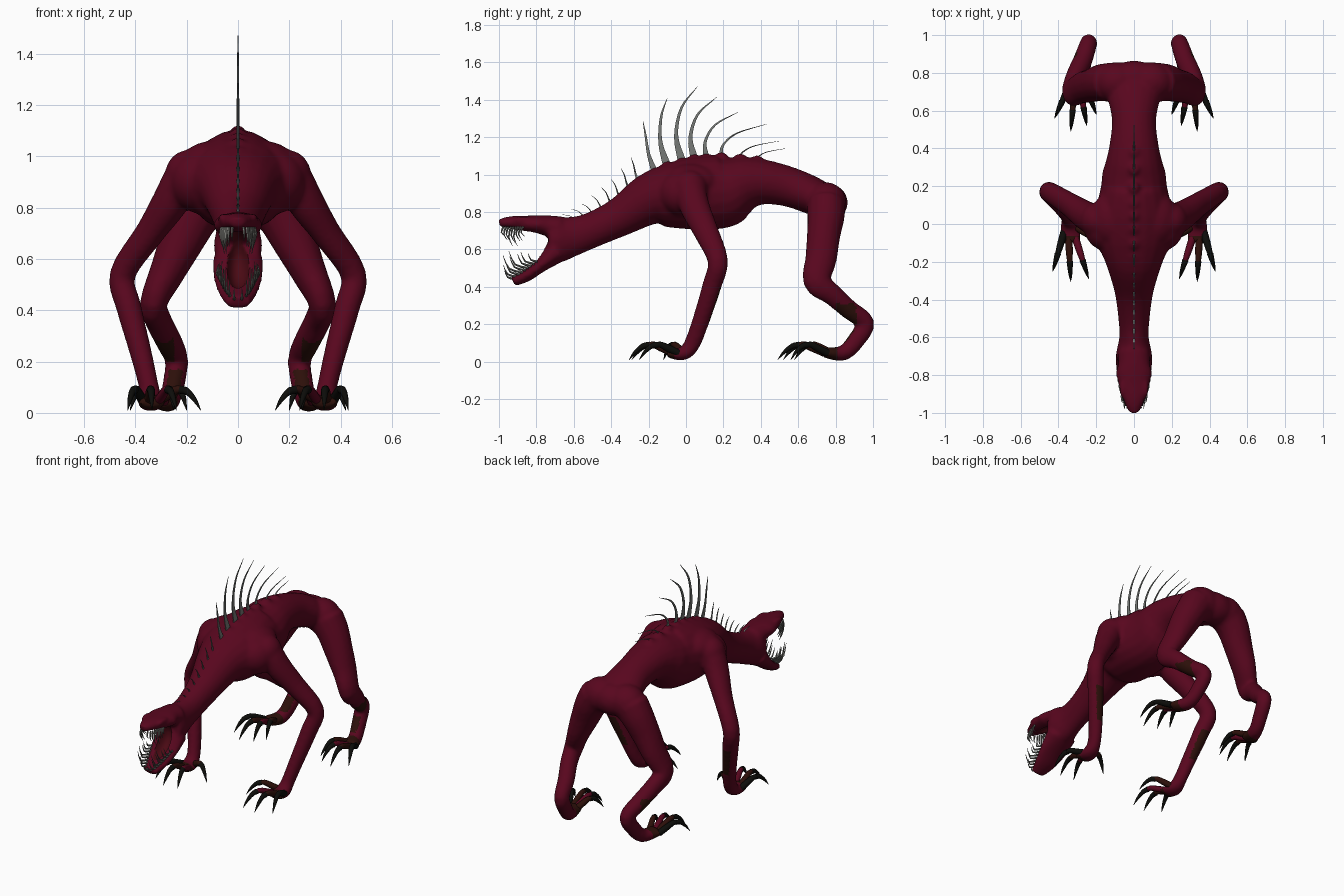
import bpy, bmesh, math
from mathutils import Vector, Matrix

cube = bpy.data.objects.get("Cube")
if cube:
    bpy.data.objects.remove(cube, do_unlink=True)


def material(name, rgb):
    m = bpy.data.materials.new(name)
    m.use_nodes = True
    m.diffuse_color = (*rgb, 1)
    bsdf = m.node_tree.nodes["Principled BSDF"]
    bsdf.inputs["Base Color"].default_value = (*rgb, 1)
    bsdf.inputs["Roughness"].default_value = 0.8
    return m


skin = material("dark crimson skin", (0.098, 0.002, 0.013))
brown = material("dark brown skin", (0.026, 0.005, 0.003))
mouth = material("mouth lining", (0.07, 0.003, 0.007))
horn = material("black horn", (0.004, 0.004, 0.003))
spine_grey = material("spine grey", (0.18, 0.19, 0.18))
bone = material("tooth bone", (0.17, 0.17, 0.155))


def smooth_path(pts, steps):
    """Catmull-Rom through tuples of any length."""
    pts = [Vector(p) for p in pts]
    ext = [pts[0] * 2 - pts[1]] + pts + [pts[-1] * 2 - pts[-2]]
    out = []
    for i in range(len(pts) - 1):
        a, b, c, d = ext[i:i + 4]
        for k in range(steps):
            t = k / steps
            out.append((b * 2 + (c - a) * t + (a * 2 - b * 5 + c * 4 - d) * t * t
                        + (b * 3 - a - c * 3 + d) * t ** 3) / 2)
    return out + [pts[-1]]


def tube(bm, pts, sides=14, steps=4, mat=0):
    """Closed tube; each point is x, y, z, half width, half depth."""
    path = smooth_path(pts, steps)
    rings = []
    for i, p in enumerate(path):
        t = (path[min(i + 1, len(path) - 1)] - path[max(i - 1, 0)])
        t = Vector(t[:3]).normalized()
        side = Vector((1, 0, 0))
        side = (side - t * side.dot(t)).normalized()
        up = side.cross(t)
        ring = []
        for k in range(sides):
            a = math.tau * k / sides
            ring.append(bm.verts.new(Vector(p[:3]) + side * (p[3] * math.cos(a))
                                     + up * (p[4] * math.sin(a))))
        rings.append(ring)
    faces = [bm.faces.new(rings[0]), bm.faces.new(rings[-1][::-1])]
    for r, q in zip(rings, rings[1:]):
        for k in range(sides):
            n = (k + 1) % sides
            faces.append(bm.faces.new((r[k], q[k], q[n], r[n])))
    for f in faces:
        f.material_index = mat


def ball(bm, center, scale):
    m = Matrix.Translation(center) @ Matrix.Diagonal((*scale, 1))
    bmesh.ops.create_icosphere(bm, subdivisions=3, radius=1, matrix=m)


def finish(bm, name, mats):
    bmesh.ops.recalc_face_normals(bm, faces=bm.faces[:])
    me = bpy.data.meshes.new(name)
    bm.to_mesh(me)
    bm.free()
    for m in mats:
        me.materials.append(m)
    ob = bpy.data.objects.new(name, me)
    bpy.context.scene.collection.objects.link(ob)
    activate(ob)
    bpy.ops.object.shade_smooth_by_angle(angle=math.radians(50))
    return ob


def activate(ob):
    bpy.ops.object.select_all(action='DESELECT')
    ob.select_set(True)
    bpy.context.view_layer.objects.active = ob


def round_limb(s, pts):
    return [(s * x, y, z, r, q) for x, y, z, r, q in pts]


# Torso and neck: y, centre z, half width, half height
torso = [(-.735, .655, .088, .10), (-.68, .655, .094, .122), (-.6, .672, .078, .105),
         (-.5, .705, .083, .095), (-.35, .775, .105, .105), (-.2, .865, .152, .138),
         (-.1, .885, .195, .17), (.05, .9, .205, .195), (.2, .91, .175, .195),
         (.27, .935, .168, .163), (.33, .955, .15, .142), (.42, .96, .13, .12),
         (.55, .935, .117, .107), (.68, .885, .14, .1), (.78, .83, .13, .085)]
upper_jaw = [(-.68, .71, .085, .07), (-.74, .725, .084, .058), (-.79, .733, .096, .05),
             (-.85, .737, .082, .044), (-.93, .745, .058, .034), (-1, .742, .028, .022)]
lower_jaw = [(-.69, .595, .1, .07), (-.78, .513, .094, .038),
             (-.85, .463, .074, .034), (-.925, .428, .046, .028)]
arm = [(.15, -.01, .97, .07, .09), (.21, .02, .92, .075, .085), (.265, .05, .82, .072, .08),
       (.345, .105, .7, .057, .068), (.45, .17, .54, .051, .055), (.425, .14, .41, .05, .052),
       (.375, .08, .22, .043, .047), (.345, .03, .09, .04, .044), (.34, -.02, .042, .052, .036),
       (.335, -.1, .046, .055, .024)]
leg = [(.12, .75, .84, .115, .105), (.17, .748, .77, .1, .1), (.22, .735, .67, .088, .09),
       (.275, .722, .55, .07, .085), (.328, .7, .43, .054, .074), (.31, .78, .36, .052, .058),
       (.27, .87, .28, .052, .052), (.24, .958, .207, .046, .05), (.25, .91, .115, .044, .048),
       (.27, .84, .046, .044, .042), (.3, .74, .048, .058, .028)]

bm = bmesh.new()
for profile in (torso, upper_jaw, lower_jaw):
    tube(bm, [(0, *p) for p in profile], sides=20)
ball(bm, (0, .765, .85), (.14, .1, .1))
for s in (1, -1):
    tube(bm, round_limb(s, arm))
    tube(bm, round_limb(s, leg))
    # Shoulder, web to the chest, shoulder blade, hip, brow
    ball(bm, (s * .195, .02, .925), (.09, .095, .1))
    ball(bm, (s * .14, -.015, .9), (.125, .13, .125))
    ball(bm, (s * .1, .03, .96), (.13, .15, .1))
    ball(bm, (s * .09, .75, .85), (.12, .108, .11))
    ball(bm, (s * .06, -.87, .758), (.018, .05, .02))

# Back spines: base y, tip y, tip z
big = [(-.165, -.23, 1.285), (-.1, -.1, 1.41), (-.02, .06, 1.47), (.045, .165, 1.415),
       (.11, .28, 1.335), (.19, .43, 1.27), (.29, .5, 1.18), (.38, .535, 1.14)]


def back_height(y):
    for a, b in zip(torso, torso[1:]):
        if a[0] <= y <= b[0]:
            t = (y - a[0]) / (b[0] - a[0])
            return (a[1] + a[3]) * (1 - t) + (b[1] + b[3]) * t


for y, _, _ in big:
    ball(bm, (0, y, back_height(y) - .012), (.032, .035, .029))

# Fuse the flesh into one skin
body = finish(bm, "body", [])
activate(body)
mod = body.modifiers.new("fuse", 'REMESH')
mod.mode = 'VOXEL'
mod.voxel_size = .0115
sm = body.modifiers.new("relax", 'SMOOTH')
sm.factor, sm.iterations = .5, 7
for name in ("fuse", "relax"):
    bpy.ops.object.modifier_apply(modifier=name)
me = body.data
me.materials.clear()
for m in (skin, brown, mouth):
    me.materials.append(m)

# Hollow the mouth and colour it, the palms and the limb patches
center, radii = Vector((0, -.85, .6)), Vector((.054, .14, .115))


def mouth_depth(co):
    d = co - center
    return Vector((d.x / radii.x, d.y / radii.y, d.z / radii.z)).length


for v in me.vertices:
    k = mouth_depth(v.co)
    if .05 < k < 1:
        v.co = center + (v.co - center) / k
me.update()
for f in me.polygons:
    c, n = f.center, f.normal
    palm = c.z < .1 and (-.2 < c.y < -.06 or .68 < c.y < .81)
    ankle = .8 < c.y < .91 and .2 < c.z < .31 and n.z < .45 and abs(c.x) > .25
    instep = .78 < c.y < .92 and .08 < c.z < .17 and n.y < -.6
    forearm = -.2 < c.y < .25 and .2 < c.z < .4 and n.y > .75
    if mouth_depth(c) < 1.02:
        f.material_index = 2
    elif palm or ankle or instep or forearm:
        f.material_index = 1
activate(body)
bpy.ops.object.shade_smooth_by_angle(angle=math.radians(60))

# Spines: blades that bow forward and sweep back
bm = bmesh.new()
neck = [(-.6 + .05 * i, -.665 + .053 * i, back_height(-.6 + .05 * i) + .01 + .017 * i)
        for i in range(8)]
for y, ty, tz in neck + big:
    z = back_height(y) - .012
    h = tz - z
    w = .003 + .065 * min(h, .35)
    tube(bm, [(0, y, z, .007, w), (0, y + (ty - y) * .1 - h * .1, z + h * .35, .005, w * .5),
              (0, y + (ty - y) * .4 - h * .09, z + h * .72, .004, w * .3),
              (0, ty, tz, .001, .001)], sides=6)
finish(bm, "back_spines", [spine_grey])

# Teeth along both jaws, longest beside the snout
bm = bmesh.new()
for s in (1, -1):
    for i in range(9):
        t = i / 8
        long = .045 + .055 * math.sin(math.pi * t) * (1 if i % 2 else .6)
        x, y = s * (.022 + .042 * t ** .6), -.975 + .105 * t
        tube(bm, [(x, y, .722, .006, .006), (x * 1.1, y - .012, .715 - long * .5, .004, .004),
                  (x, y + .008, .715 - long, .001, .001)], sides=5, steps=2)
        x, y, z = s * (.014 + .06 * t ** .6), -.92 + .125 * t, .443 + .092 * t
        tube(bm, [(x, y, z, .007, .007), (x * 1.12, y - long * .75, z + long * .2, .005, .005),
                  (x * 1.05, y - long * 1.1, z + long * .95, .001, .001)], sides=5, steps=2)
finish(bm, "teeth", [bone])


def digits(name, roots, tips):
    """Arched toes with hooked claws, mirrored to both sides."""
    bm = bmesh.new()
    for s in (1, -1):
        for (rx, ry), (tx, ty), mat in zip(roots, tips, (1, 0, 2, 0)):
            def at(t, z, r):
                return (s * (rx + (tx - rx) * t), ry + (ty - ry) * t, z, r, r)
            tube(bm, [at(-.1, .045, .02), at(.2, .073, .019), at(.42, .092, .016),
                      at(.6, .086, .012)], sides=8, steps=2, mat=mat)
            tube(bm, [at(.5, .09, .017), at(.66, .083, .014), at(.85, .05, .009),
                      at(1, .01, .001)], sides=8, steps=3, mat=1)
    finish(bm, name, [brown, horn, skin])


digits("front_claws", [(.375, -.06), (.345, -.09), (.305, -.09), (.3, -.02)],
       [(.43, -.25), (.335, -.305), (.24, -.29), (.145, -.12)])
digits("rear_claws", [(.34, .74), (.315, .72), (.285, .72), (.265, .76)],
       [(.42, .56), (.335, .49), (.25, .52), (.2, .58)])
